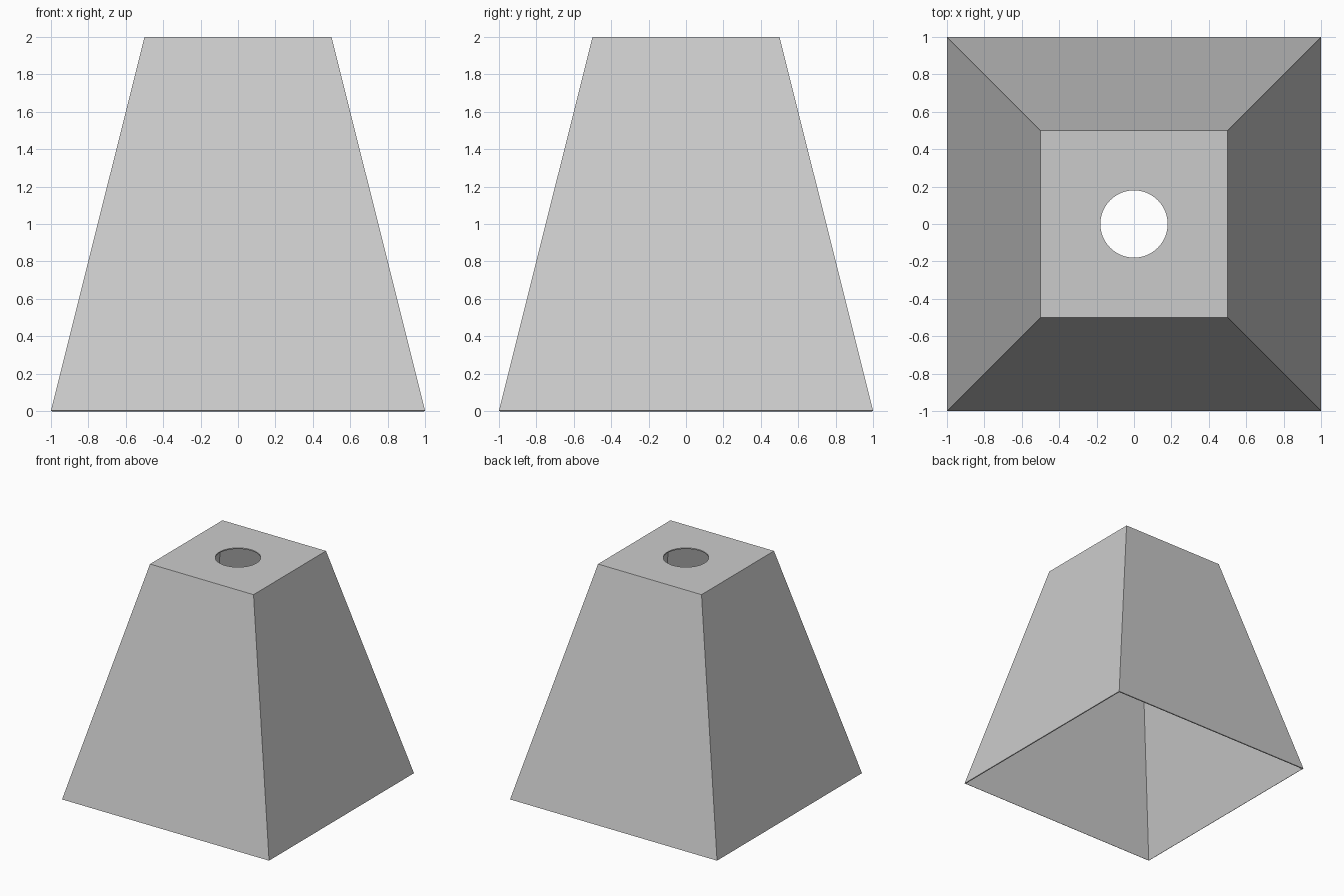
import bpy, bmesh

cube = bpy.data.objects.get("Cube")
if cube:
    bpy.data.objects.remove(cube, do_unlink=True)

# Plain grey surface
grey = bpy.data.materials.new("light_grey")
grey.use_nodes = True
colour = (0.6, 0.6, 0.6, 1)
grey.diffuse_color = colour
grey.node_tree.nodes["Principled BSDF"].inputs["Base Color"].default_value = colour

BASE, TOP, HEIGHT, HOLE = 1.0, 0.5, 2.0, 0.18
CORNERS = [(-1, -1), (1, -1), (1, 1), (-1, 1)]

bm = bmesh.new()


def ring(half, z):
    return [bm.verts.new((x * half, y * half, z)) for x, y in CORNERS]


# Sloping walls, open underneath
lower, upper = ring(BASE, 0.002), ring(TOP, HEIGHT)
for i in range(4):
    j = (i + 1) % 4
    bm.faces.new((lower[i], lower[j], upper[j], upper[i]))

# Flat top with a round opening
hole = bmesh.ops.create_circle(bm, segments=48, radius=HOLE)["verts"]
for v in hole:
    v.co.z = HEIGHT
rim = {e for v in hole for e in v.link_edges}
rim |= {e for e in bm.edges if all(v in upper for v in e.verts)}
bmesh.ops.triangle_fill(bm, edges=list(rim), use_beauty=True, normal=(0, 0, 1))
bmesh.ops.recalc_face_normals(bm, faces=bm.faces[:])
if max(bm.faces, key=lambda f: f.calc_center_median().z).normal.z < 0:
    bmesh.ops.reverse_faces(bm, faces=bm.faces[:])

mesh = bpy.data.meshes.new("tapered_shade")
bm.to_mesh(mesh)
bm.free()
mesh.materials.append(grey)
shade = bpy.data.objects.new("tapered_shade", mesh)
bpy.context.collection.objects.link(shade)

# Thin wall, grown inwards
wall = shade.modifiers.new("wall_thickness", "SOLIDIFY")
wall.thickness = 0.01
wall.offset = -1
